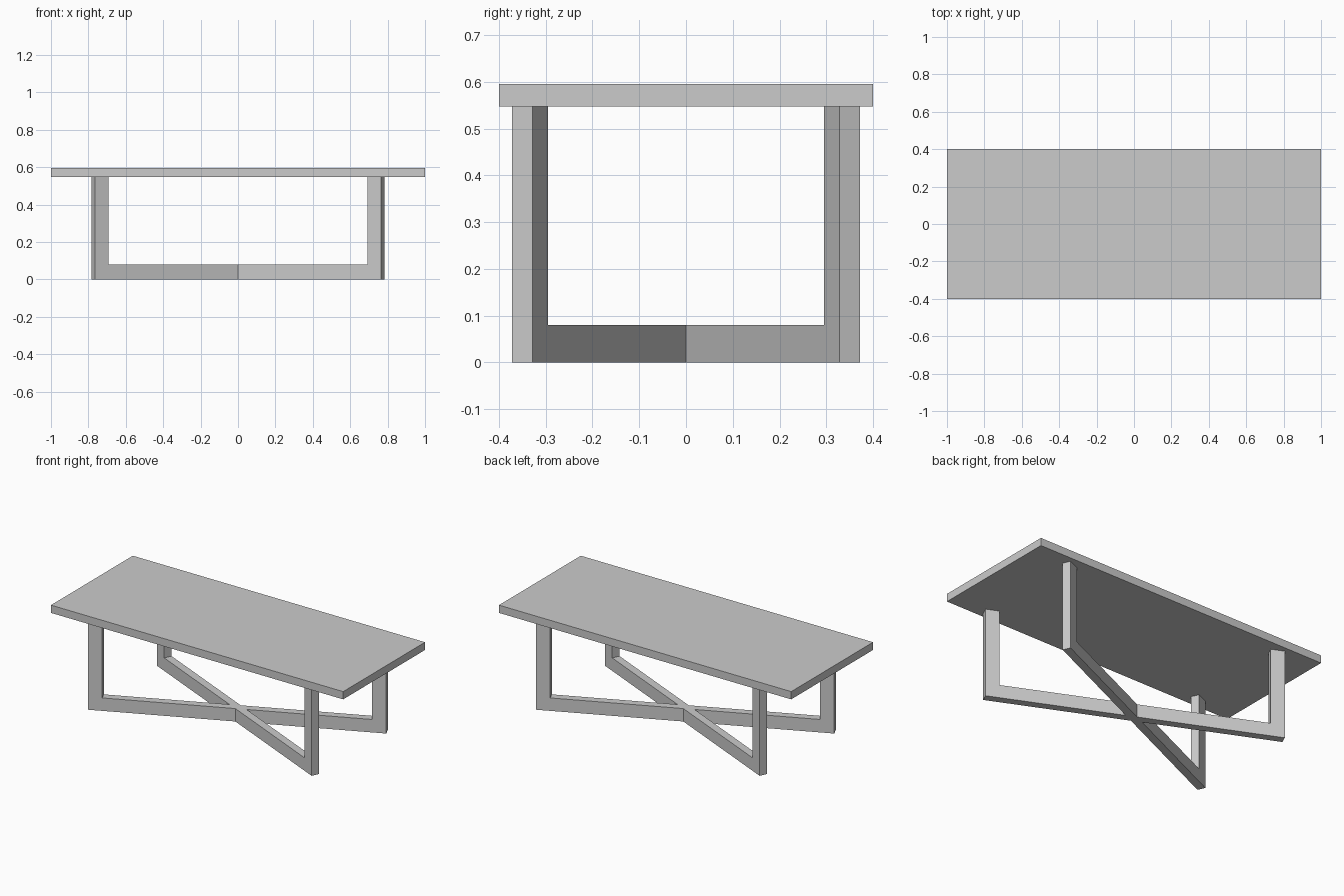
import bpy
import bmesh
import math
from mathutils import Matrix

if "Cube" in bpy.data.objects:
    bpy.data.objects.remove(bpy.data.objects["Cube"], do_unlink=True)

GREY = (0.6, 0.6, 0.6, 1.0)
grey = bpy.data.materials.new("plain_grey")
grey.use_nodes = True
grey.diffuse_color = GREY
grey.node_tree.nodes["Principled BSDF"].inputs["Base Color"].default_value = GREY

TOP_Z, UNDER_Z = 0.595, 0.547
HALF_SPAN, BAR, THICK = 0.85, 0.08, 0.048
ANGLE = math.radians(24.3)


def add_object(name, bm):
    bmesh.ops.recalc_face_normals(bm, faces=bm.faces)
    mesh = bpy.data.meshes.new(name)
    bm.to_mesh(mesh)
    bm.free()
    mesh.materials.append(grey)
    obj = bpy.data.objects.new(name, mesh)
    bpy.context.collection.objects.link(obj)
    return obj


# Rectangular slab
def tabletop():
    bm = bmesh.new()
    bmesh.ops.create_cube(bm, size=1)
    bmesh.ops.scale(bm, vec=(2, 0.8, TOP_Z - UNDER_Z), verts=bm.verts)
    bmesh.ops.translate(bm, vec=(0, 0, (TOP_Z + UNDER_Z) / 2), verts=bm.verts)
    add_object("tabletop", bm)


# U-shaped frame: two posts joined by a floor rail, turned onto a diagonal
def leg_frame(name, angle):
    inner = HALF_SPAN - BAR
    half = [(HALF_SPAN, 0), (HALF_SPAN, UNDER_Z), (inner, UNDER_Z), (inner, BAR)]
    profile = half + [(-x, z) for x, z in reversed(half)]
    bm = bmesh.new()
    face = bm.faces.new([bm.verts.new((x, -THICK / 2, z)) for x, z in profile])
    side = bmesh.ops.extrude_face_region(bm, geom=[face], use_keep_orig=True)["geom"]
    moved = [v for v in side if isinstance(v, bmesh.types.BMVert)]
    bmesh.ops.translate(bm, vec=(0, THICK, 0), verts=moved)
    bmesh.ops.rotate(bm, matrix=Matrix.Rotation(angle, 3, "Z"), verts=bm.verts)
    add_object(name, bm)


tabletop()
leg_frame("leg_frame_rising", ANGLE)
leg_frame("leg_frame_falling", -ANGLE)
